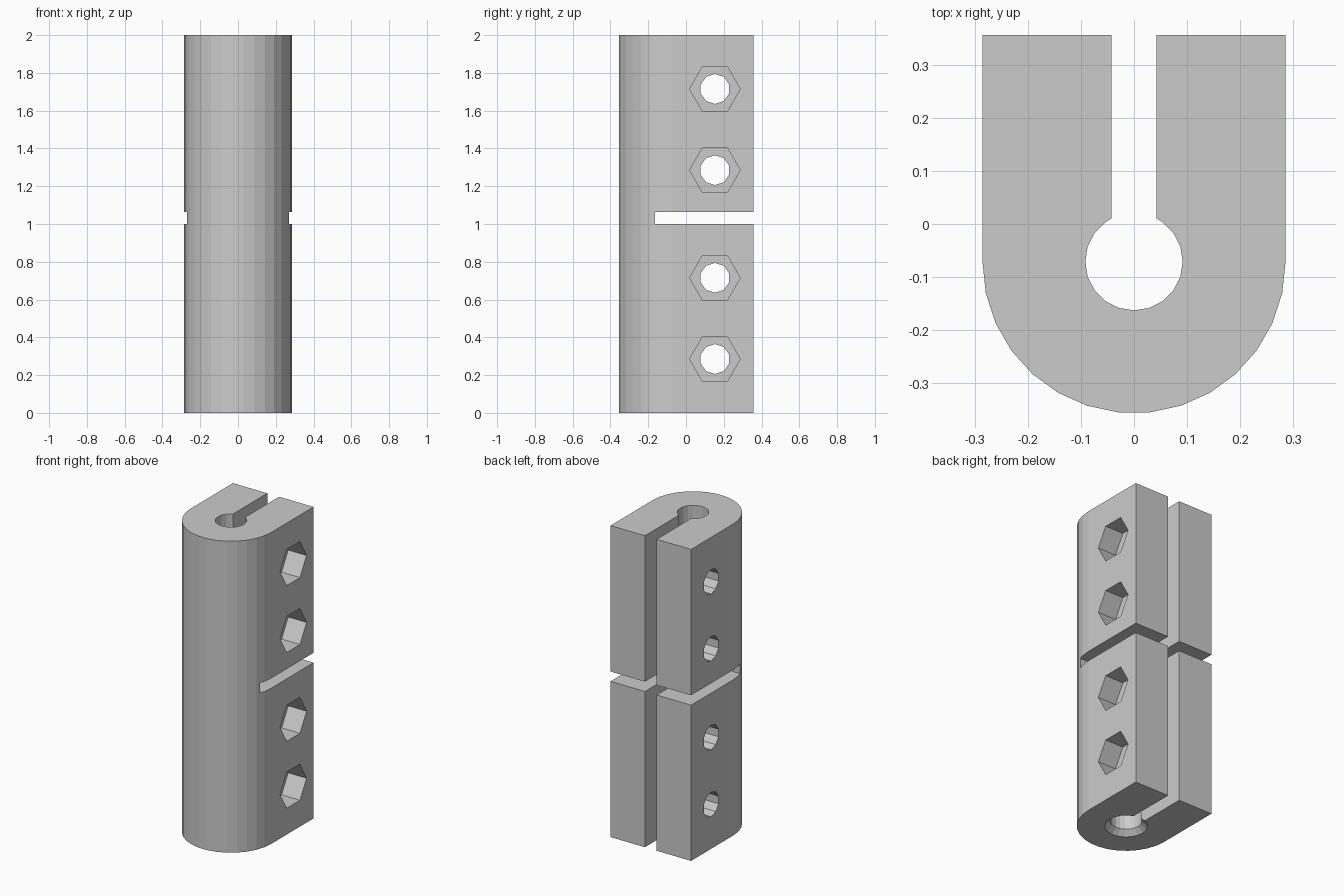
import bpy, bmesh, math
from mathutils import Matrix, Vector

if "Cube" in bpy.data.objects:
    bpy.data.objects.remove(bpy.data.objects["Cube"], do_unlink=True)

HALF_W, BACK, AXIS_Y = 0.286, 0.357, -0.071
BORE_R, SLOT_HALF, HEIGHT = 0.092, 0.042, 2.0
BOLT_Y, BOLT_Z = 0.153, (0.285, 0.715, 1.285, 1.715)
NUT_DEPTH = 0.13

grey = bpy.data.materials.new("plain grey")
grey.use_nodes = True
grey.diffuse_color = (0.6, 0.6, 0.6, 1)
grey.node_tree.nodes["Principled BSDF"].inputs["Base Color"].default_value = grey.diffuse_color


def finish(name, bm):
    bmesh.ops.recalc_face_normals(bm, faces=bm.faces)
    mesh = bpy.data.meshes.new(name)
    bm.to_mesh(mesh)
    bm.free()
    mesh.materials.append(grey)
    obj = bpy.data.objects.new(name, mesh)
    bpy.context.collection.objects.link(obj)
    return obj


def arc(radius, start, end, steps):
    angles = [math.radians(start + (end - start) * i / steps) for i in range(steps + 1)]
    return [(radius * math.cos(a), AXIS_Y + radius * math.sin(a)) for a in angles]


def prism(name, outline, z0, z1):
    bm = bmesh.new()
    face = bm.faces.new([bm.verts.new((x, y, z0)) for x, y in outline])
    top = bmesh.ops.extrude_face_region(bm, geom=[face])["geom"]
    verts = [v for v in top if isinstance(v, bmesh.types.BMVert)]
    bmesh.ops.translate(bm, verts=verts, vec=(0, 0, z1 - z0))
    return finish(name, bm)


def cone(name, sides, r1, r2, depth, matrix):
    bm = bmesh.new()
    bmesh.ops.create_cone(bm, cap_ends=True, segments=sides, radius1=r1,
                          radius2=r2, depth=depth, matrix=matrix)
    return finish(name, bm)


def box(name, low, high):
    outline = [(low[0], low[1]), (high[0], low[1]), (high[0], high[1]), (low[0], high[1])]
    return prism(name, outline, low[2], high[2])


# Clamp body: rounded front, keyhole bore and slot open to the back
lip = math.degrees(math.acos(SLOT_HALF / BORE_R))
bore = [p for p in arc(BORE_R, 90, -270, 20) if p[1] < AXIS_Y or abs(p[0]) > SLOT_HALF]
lip_y = AXIS_Y + BORE_R * math.sin(math.radians(lip))
outline = [(-HALF_W, BACK)] + arc(HALF_W, 180, 360, 15) + [(HALF_W, BACK)]
outline += [(SLOT_HALF, BACK), (SLOT_HALF, lip_y)] + bore
outline += [(-SLOT_HALF, lip_y), (-SLOT_HALF, BACK)]
body = prism("clamp_body", outline, 0, HEIGHT)

# Cutters: cross slit, bottom countersink, bolt holes and nut pockets
cutters = [
    box("cross_slit_cutter", (-0.5, -0.163, 1.0), (0.5, 0.5, 1.063)),
    cone("countersink_cutter", 20, 0.135, BORE_R - 0.003, 0.046,
         Matrix.Translation((0, AXIS_Y, 0.013))),
]
sideways = Matrix.Rotation(math.pi / 2, 4, "Y")
for z in BOLT_Z:
    cutters.append(cone("bolt_hole_cutter", 10, 0.079, 0.079, 1.0,
                        Matrix.Translation((0, BOLT_Y, z)) @ sideways
                        @ Matrix.Rotation(math.pi / 2, 4, "Z")))
    cutters.append(cone("nut_pocket_cutter", 6, 0.134, 0.134, 2 * NUT_DEPTH,
                        Matrix.Translation((HALF_W, BOLT_Y, z)) @ sideways))

for cutter in cutters:
    mod = body.modifiers.new(cutter.name, "BOOLEAN")
    mod.object = cutter
    mod.operation = "DIFFERENCE"
    mod.solver = "EXACT"
    cutter.hide_render = True

# Bake the cuts, then drop the cutters
bpy.context.view_layer.update()
depsgraph = bpy.context.evaluated_depsgraph_get()
cut_mesh = bpy.data.meshes.new_from_object(body.evaluated_get(depsgraph))
body.modifiers.clear()
body.data = cut_mesh
for cutter in cutters:
    bpy.data.objects.remove(cutter, do_unlink=True)
